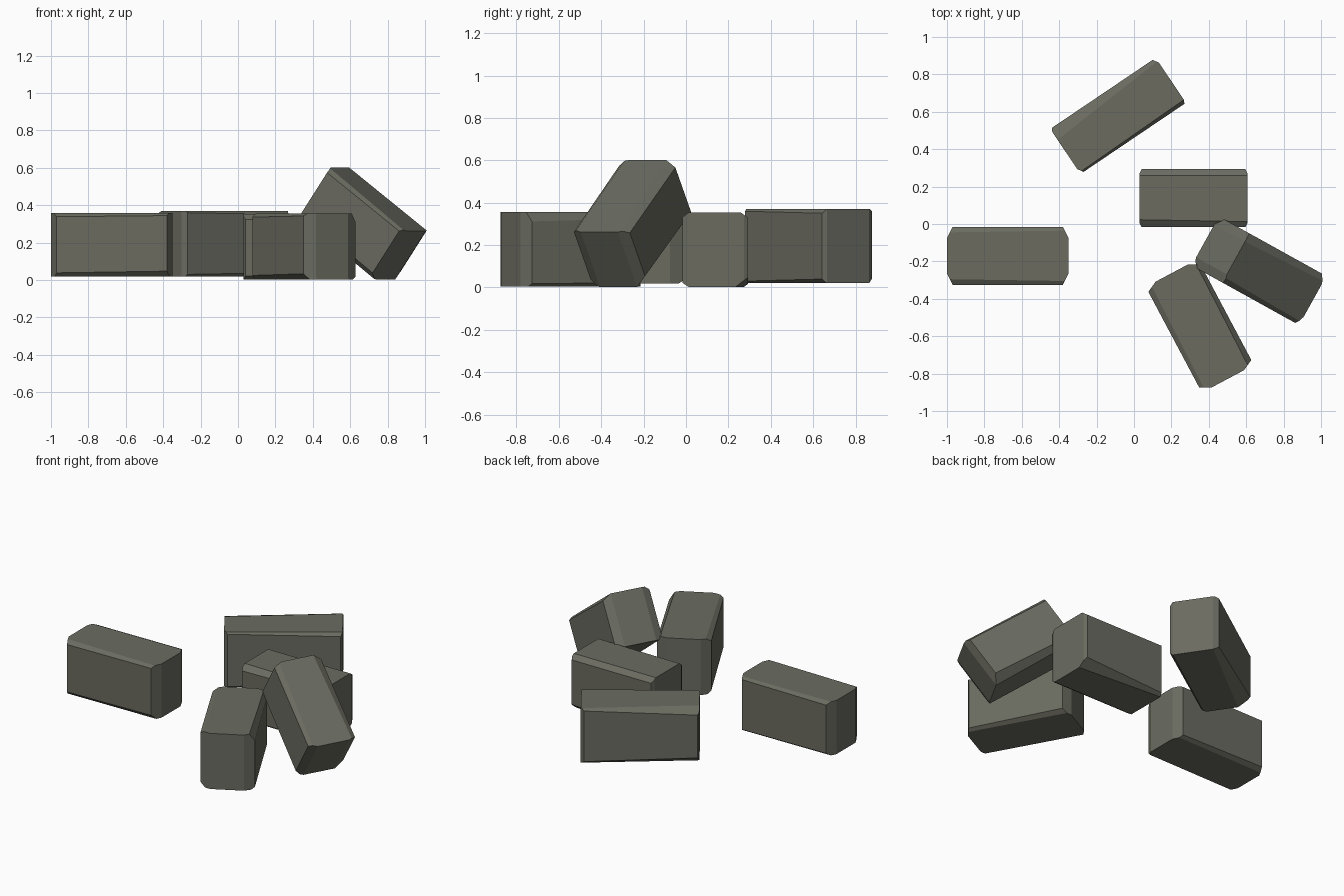
import bpy, bmesh
from math import radians
from mathutils import Vector, Euler, Matrix

if "Cube" in bpy.data.objects:
    bpy.data.objects.remove(bpy.data.objects["Cube"])

# Dull grey-green stone
stone = bpy.data.materials.new("stone")
stone.diffuse_color = (.145, .148, .118, 1)
stone.use_nodes = True
stone.node_tree.nodes["Principled BSDF"].inputs["Base Color"].default_value = stone.diffuse_color


def cut(bm, pts):
    # Slice off everything outside the plane through three points
    p, q, r = (Vector(v) for v in pts)
    n = (q - p).cross(r - p).normalized()
    if n.dot(p) < 0:
        n.negate()
    geom = bm.verts[:] + bm.edges[:] + bm.faces[:]
    res = bmesh.ops.bisect_plane(bm, geom=geom, dist=1e-5, plane_co=p, plane_no=n, clear_outer=True)
    edges = [e for e in res["geom_cut"] if isinstance(e, bmesh.types.BMEdge)]
    bmesh.ops.holes_fill(bm, edges=edges or bm.edges[:], sides=0)


def brick(name, center, rot, size, ends, long_edges):
    """ends: (x, y) chamfer of the four upright edges, in order ++ +- -+ --.
    long_edges: (y, z) chamfer at the -x end and width at the +x end, same order in (y, z)."""
    bm = bmesh.new()
    bmesh.ops.create_cube(bm, size=1, matrix=Matrix.Diagonal((*size, 1)))
    hx, hy, hz = (s / 2 for s in size)
    signs = [(1, 1), (1, -1), (-1, 1), (-1, -1)]
    for (sx, sy), (a, b) in zip(signs, ends):
        cut(bm, [(sx * (hx - a), sy * hy, -hz), (sx * (hx - a), sy * hy, hz),
                 (sx * hx, sy * (hy - b), 0)])
    for (sy, sz), (b, c, b1) in zip(signs, long_edges):
        cut(bm, [(-hx, sy * (hy - b), sz * hz), (-hx, sy * hy, sz * (hz - c)),
                 (hx, sy * (hy - b1), sz * hz)])
    bmesh.ops.recalc_face_normals(bm, faces=bm.faces[:])
    me = bpy.data.meshes.new(name)
    bm.to_mesh(me)
    bm.free()
    me.materials.append(stone)
    ob = bpy.data.objects.new(name, me)
    ob.location = center
    ob.rotation_euler = Euler([radians(a) for a in rot])
    bpy.context.collection.objects.link(ob)


worn = [(.03, .06)] * 4
light = [(.01, .02)] * 4

# Loose brick on the left
brick("brick_left", (-.675, -.17, .188), (0, 0, 0), (.65, .31, .34), worn,
      [(.03, .015, .02), (.03, .02, .02), (.03, .02, .02), (.02, .02, .03)])
# Brick in the middle
brick("brick_middle", (.318, .138, .178), (0, 0, 0), (.575, .31, .352), light,
      [(.035, .025, .035), (.02, .015, .06), (.04, .03, .03), (.03, .02, .03)])
# Brick at the back
brick("brick_back", (-.085, .578, .195), (0, 0, 34), (.68, .29, .35),
      [(.02, .03), (.01, .02), (.01, .02), (.02, .03)],
      [(.07, .03, .02), (.075, .05, .03), (.01, .01, .02), (.01, .01, .02)])
# Brick at the front
brick("brick_front", (.352, -.545, .18), (0, 0, -62), (.64, .315, .352), worn,
      [(.02, .03, .03), (.03, .02, .02), (.03, .02, .02), (.02, .02, .03)])
# Brick leaning on the others
brick("brick_leaning", (.668, -.25, .302), (0, 36, -29), (.58, .3, .32), [(.02, .05)] * 4,
      [(.05, .03, .03), (.03, .03, .05), (.03, .02, .02), (.03, .03, .03)])
